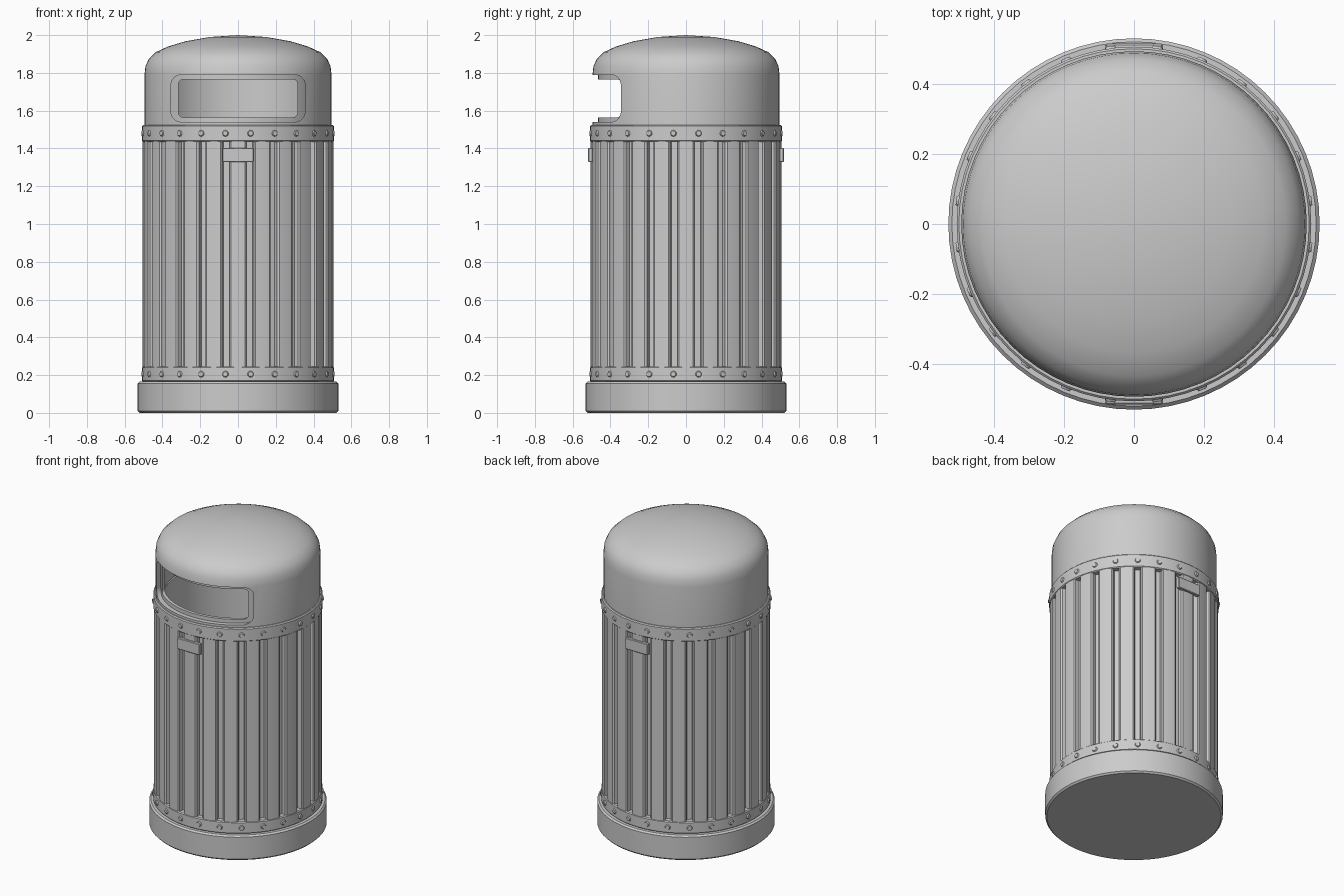
import bpy, bmesh, math
from mathutils import Matrix

if "Cube" in bpy.data.objects:
    bpy.data.objects.remove(bpy.data.objects["Cube"])

SEG = 64
SLATS = 24


def finish(bm, name, angle=35):
    bmesh.ops.recalc_face_normals(bm, faces=bm.faces)
    me = bpy.data.meshes.new(name)
    bm.to_mesh(me)
    bm.free()
    ob = bpy.data.objects.new(name, me)
    bpy.context.collection.objects.link(ob)
    smooth(ob, angle)
    return ob


def smooth(ob, angle=35):
    bpy.ops.object.select_all(action='DESELECT')
    ob.select_set(True)
    bpy.context.view_layer.objects.active = ob
    bpy.ops.object.shade_smooth_by_angle(angle=math.radians(angle))


def lathe(name, profile, closed=False):
    """Revolve an (r, z) profile around z; closed joins last point to first."""
    bm = bmesh.new()
    vs = [bm.verts.new((r, 0, z)) for r, z in profile]
    edges = [bm.edges.new(p) for p in zip(vs, vs[1:])]
    if closed:
        edges.append(bm.edges.new((vs[-1], vs[0])))
    bmesh.ops.spin(bm, geom=vs + edges, cent=(0, 0, 0), axis=(0, 0, 1),
                   angle=math.tau, steps=SEG, use_duplicate=False)
    bmesh.ops.remove_doubles(bm, verts=bm.verts, dist=1e-5)
    return finish(bm, name)


def cut_opening(ob, half_w, z0, z1, rad):
    """Cut a rounded rectangular mouth through the front of ob."""
    bm = bmesh.new()
    pts = []
    for k, (sx, z) in enumerate(((1, z1 - rad), (-1, z1 - rad), (-1, z0 + rad), (1, z0 + rad))):
        for i in range(7):
            a = math.pi / 2 * (k + i / 6)
            pts.append((sx * (half_w - rad) + rad * math.cos(a), -0.8, z + rad * math.sin(a)))
    face = bm.faces.new([bm.verts.new(p) for p in pts])
    ext = bmesh.ops.extrude_face_region(bm, geom=[face])["geom"]
    bmesh.ops.translate(bm, vec=(0, 0.7, 0), verts=[g for g in ext if isinstance(g, bmesh.types.BMVert)])
    cutter = finish(bm, ob.name + "_cutter")
    cutter.hide_render = True
    mod = ob.modifiers.new("mouth", 'BOOLEAN')
    mod.operation, mod.object, mod.solver = 'DIFFERENCE', cutter, 'EXACT'
    bpy.context.view_layer.objects.active = ob
    bpy.ops.object.modifier_apply(modifier=mod.name)
    bpy.data.objects.remove(cutter)
    smooth(ob)


# Base plinth
lathe("base", [(0, 0), (0.522, 0), (0.532, 0.01), (0.532, 0.155), (0.522, 0.165), (0, 0.165)])

# Inner bucket behind the slats
lathe("liner", [(0, 0.165), (0.47, 0.165), (0.47, 1.515), (0.445, 1.515), (0.445, 0.19), (0, 0.19)])

# Bands holding the slats at bottom and top
for name, z0, z1 in (("lower_band", 0.165, 0.245), ("upper_band", 1.435, 1.525)):
    lathe(name, [(0.46, z0), (0.502, z0), (0.508, z0 + 0.006), (0.508, z1 - 0.006),
                 (0.502, z1), (0.46, z1)], closed=True)

# Vertical slats with chamfered edges
bm = bmesh.new()
section = [(-0.046, 0.465), (-0.046, 0.495), (-0.038, 0.503), (0, 0.506),
           (0.038, 0.503), (0.046, 0.495), (0.046, 0.465)]
for i in range(SLATS):
    rot = Matrix.Rotation(math.tau * i / SLATS, 4, 'Z')
    face = bm.faces.new([bm.verts.new(rot @ Matrix.Translation((x, -r, 0.2)).translation)
                         for x, r in section])
    ext = bmesh.ops.extrude_face_region(bm, geom=[face])["geom"]
    bmesh.ops.translate(bm, vec=(0, 0, 1.28), verts=[g for g in ext if isinstance(g, bmesh.types.BMVert)])
finish(bm, "slats")

# Bolt heads on both bands
bm = bmesh.new()
for z in (0.205, 1.48):
    for i in range(SLATS):
        m = (Matrix.Rotation(math.tau * (i + 0.5) / SLATS, 4, 'Z')
             @ Matrix.Translation((0, -0.508, z)) @ Matrix.Rotation(math.pi / 2, 4, 'X'))
        bmesh.ops.create_cone(bm, cap_ends=True, segments=10, radius1=0.02, radius2=0.013,
                              depth=0.012, matrix=m)
finish(bm, "bolts", 25)

# Small plates at front and back
for name, s in (("front_plate", -1), ("back_plate", 1)):
    bm = bmesh.new()
    bmesh.ops.create_cube(bm, size=1, matrix=Matrix.Translation((0, s * 0.505, 1.365))
                          @ Matrix.Diagonal((0.165, 0.025, 0.075, 1)))
    bmesh.ops.bevel(bm, geom=bm.edges[:], offset=0.004, segments=1, affect='EDGES')
    finish(bm, name)

# Domed lid shell with the mouth cut through
lid = lathe("lid", [(0.495, 1.522), (0.495, 1.79), (0.49, 1.835), (0.472, 1.875), (0.435, 1.91),
                    (0.37, 1.94), (0.28, 1.967), (0.15, 1.99), (0, 2.0), (0, 1.97),
                    (0.27, 1.937), (0.42, 1.885), (0.465, 1.79), (0.465, 1.522)], closed=True)
cut_opening(lid, 0.355, 1.54, 1.79, 0.055)

# Inner sleeve giving the mouth its stepped lip
sleeve = lathe("mouth_lip", [(0.466, 1.525), (0.466, 1.80), (0.445, 1.80), (0.445, 1.525)], closed=True)
cut_opening(sleeve, 0.315, 1.565, 1.765, 0.025)
